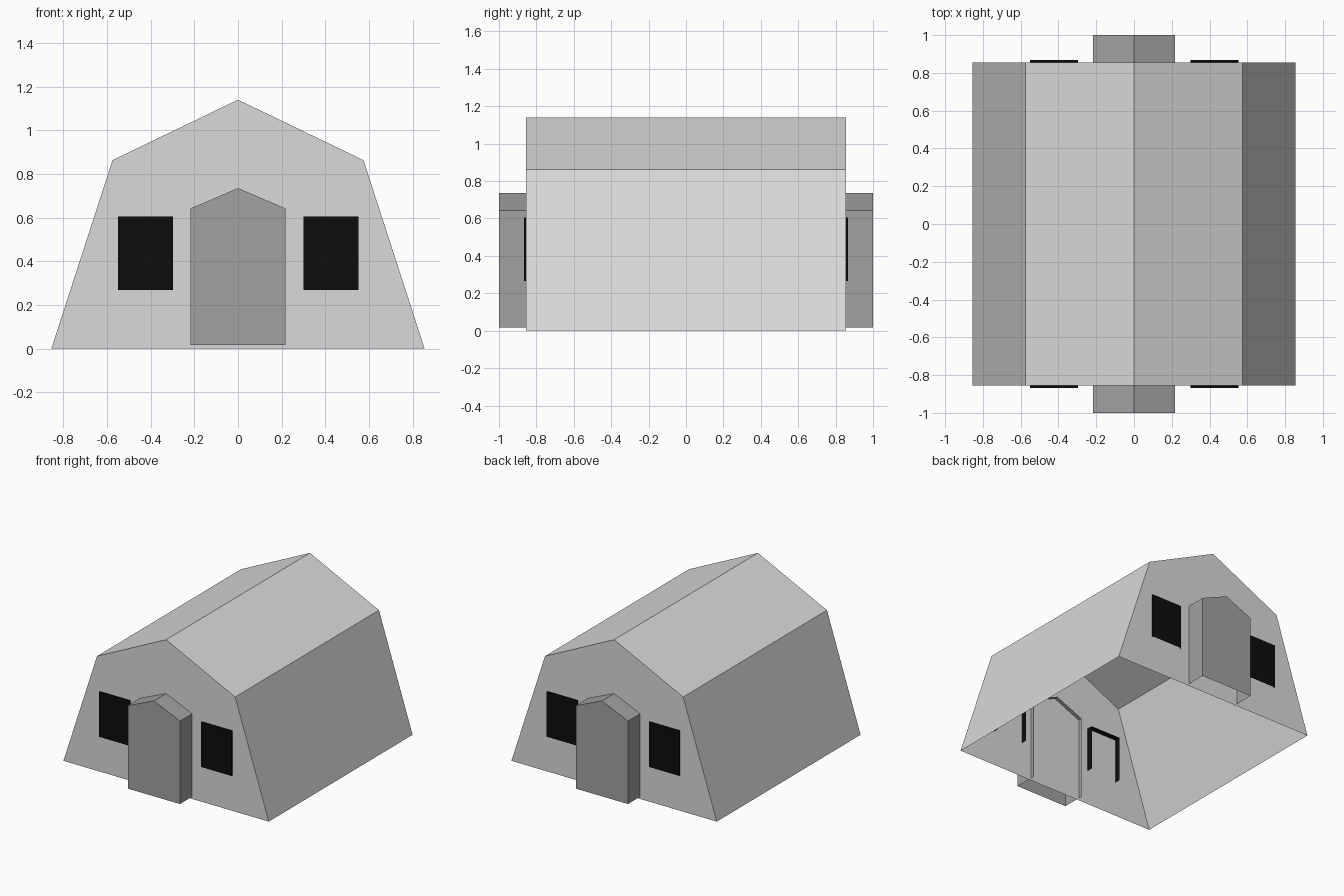
import bpy, bmesh

if "Cube" in bpy.data.objects:
    bpy.data.objects.remove(bpy.data.objects["Cube"])


def material(name, v):
    m = bpy.data.materials.new(name)
    m.diffuse_color = (v, v, v, 1)
    m.use_nodes = True
    m.node_tree.nodes["Principled BSDF"].inputs["Base Color"].default_value = m.diffuse_color
    return m


canvas = material("light grey canvas", 0.70)
porch_grey = material("mid grey", 0.36)
black = material("black", 0.004)


def shell(name, profile, y0, y1, mat, front=True, back=True):
    """Extrude an (x, z) outline, listed left to right over the top, along y.
    The bottom stays open; the front and back ends are capped on request."""
    bm = bmesh.new()
    f = [bm.verts.new((x, y0, z)) for x, z in profile]
    b = [bm.verts.new((x, y1, z)) for x, z in profile]
    for i in range(len(profile) - 1):
        bm.faces.new((f[i], f[i + 1], b[i + 1], b[i]))
    if front:
        bm.faces.new(f[::-1])
    if back:
        bm.faces.new(b)
    mesh = bpy.data.meshes.new(name)
    bm.to_mesh(mesh)
    bm.free()
    mesh.materials.append(mat)
    obj = bpy.data.objects.new(name, mesh)
    bpy.context.collection.objects.link(obj)
    return obj


# Main tent: walls, two-slope roof and end walls, no floor
HALF = 0.855
shell("tent_body",
      [(-0.855, 0), (-0.575, 0.863), (0, 1.14), (0.575, 0.863), (0.855, 0)],
      -HALF, HALF, canvas)

porch = [(-0.217, 0.017), (-0.217, 0.642), (0, 0.735), (0.217, 0.642), (0.217, 0.017)]

# Each end: gabled porch and two windows, open towards the inside
for end, s in (("front", -1), ("back", 1)):
    def end_shell(name, profile, outer, inner, mat):
        y0, y1 = sorted((s * outer, s * inner))
        shell(name, profile, y0, y1, mat, front=s < 0, back=s > 0)

    end_shell(end + "_porch", porch, 1.0, 0.825, porch_grey)
    for side, x0, x1 in (("left", -0.55, -0.297), ("right", 0.30, 0.553)):
        end_shell(f"{end}_{side}_window",
                  [(x0, 0.267), (x0, 0.604), (x1, 0.604), (x1, 0.267)],
                  0.867, 0.81, black)
